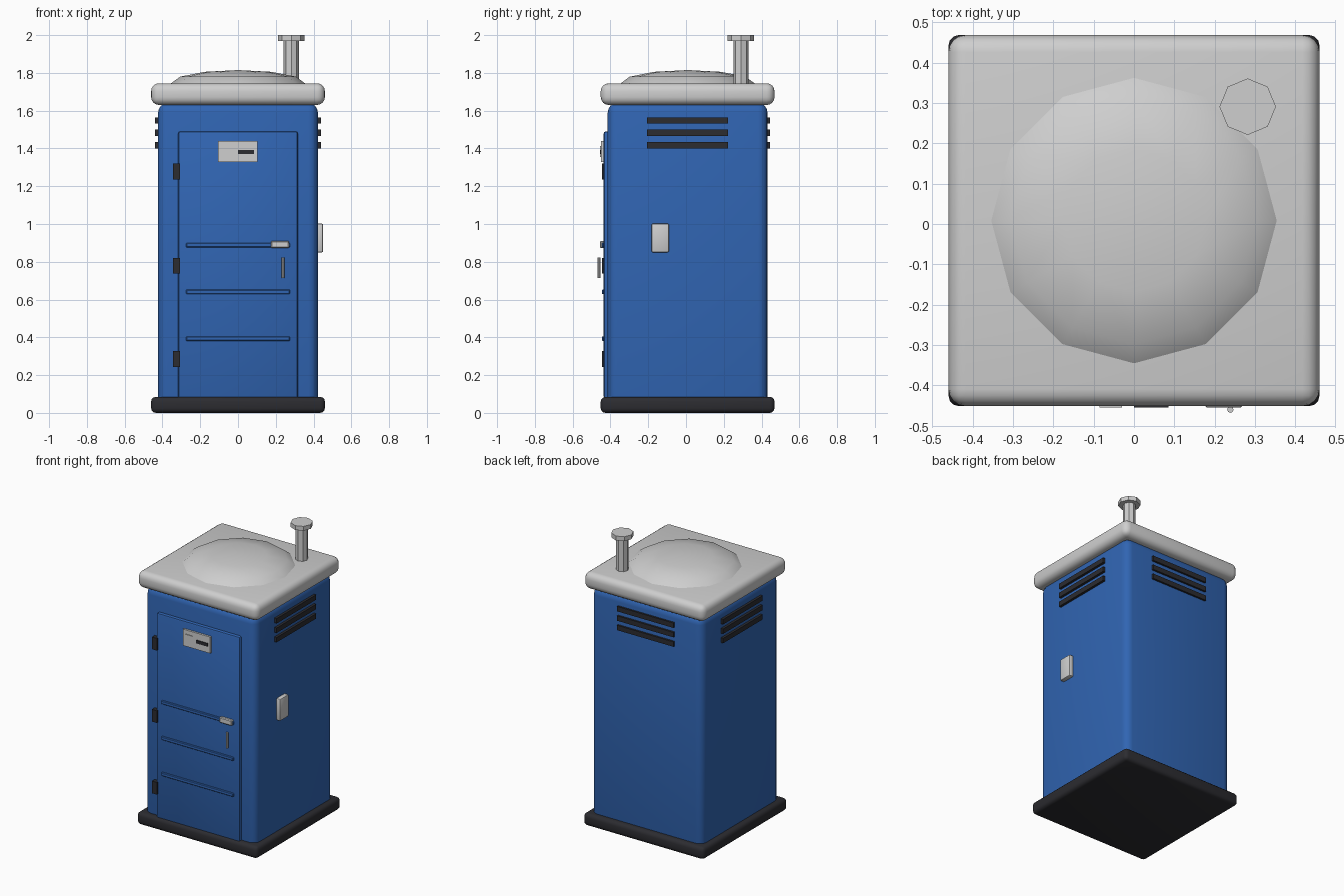
import bpy, math
from mathutils import Vector

if "Cube" in bpy.data.objects:
    bpy.data.objects.remove(bpy.data.objects["Cube"])

CY = 0.0085  # cabin centre in y


def material(name, rgb):
    m = bpy.data.materials.new(name)
    m.diffuse_color = (*rgb, 1)
    m.use_nodes = True
    m.node_tree.nodes["Principled BSDF"].inputs["Base Color"].default_value = m.diffuse_color
    return m


BLUE = material("blue plastic", (0.03, 0.13, 0.45))
GREY = material("light grey plastic", (0.62, 0.62, 0.62))
DARK = material("dark rubber", (0.025, 0.025, 0.03))


def finish(ob, name, mat, bevel=0, segments=3, smooth=True):
    ob.name = name
    ob.data.materials.append(mat)
    if bevel:
        b = ob.modifiers.new("bevel", 'BEVEL')
        b.width, b.segments = bevel, segments
        b.limit_method = 'ANGLE'
        bpy.ops.object.modifier_apply(modifier=b.name)
    if smooth:
        bpy.ops.object.shade_smooth_by_angle(angle=math.radians(35))
    return ob


def box(name, mat, x, y, z, bevel=0, segments=3):
    """Box from (min, max) pairs on each axis."""
    lo, hi = Vector((x[0], y[0], z[0])), Vector((x[1], y[1], z[1]))
    bpy.ops.mesh.primitive_cube_add(size=1, location=(lo + hi) / 2)
    ob = bpy.context.object
    ob.scale = hi - lo
    bpy.ops.object.transform_apply(location=False, rotation=False, scale=True)
    return finish(ob, name, mat, bevel, segments, bevel > 0)


def cylinder(name, mat, x, y, z, radius, sides=8):
    bpy.ops.mesh.primitive_cylinder_add(vertices=sides, radius=radius, depth=z[1] - z[0],
                                        location=(x, y, (z[0] + z[1]) / 2))
    return finish(bpy.context.object, name, mat, smooth=False)


def square(half):
    return (-half, half), (CY - half, CY + half)


# Base, cabin and roof slab
box("base_skid", DARK, *square(0.46), (0, 0.085), 0.025)
box("cabin", BLUE, *square(0.423), (0.01, 1.64), 0.05, 4)
box("roof_slab", GREY, *square(0.46), (1.63, 1.745), 0.042, 4)

# Shallow skylight dome, its lower half sunk in the roof
bpy.ops.mesh.primitive_uv_sphere_add(segments=12, ring_count=6, radius=1, location=(0, CY, 1.745))
dome = bpy.context.object
dome.scale = (0.354, 0.354, 0.07)
bpy.ops.object.transform_apply(location=False, rotation=False, scale=True)
finish(dome, "roof_dome", GREY)

# Vent pipe with cap
cylinder("vent_pipe", GREY, 0.282, 0.291, (1.72, 1.975), 0.04)
cylinder("vent_cap", GREY, 0.282, 0.291, (1.97, 2.0), 0.07)

# Door with ribs and hinges
box("door", BLUE, (-0.317, 0.317), (-0.436, -0.40), (0.075, 1.49), 0.012, 2)
for i, z in enumerate((0.393, 0.641, 0.888)):
    box(f"door_rib_{i}", BLUE, (-0.275, 0.275), (-0.446, -0.43), (z - 0.012, z + 0.012), 0.004, 1)
for i, z in enumerate((0.285, 0.779, 1.278)):
    box(f"hinge_{i}", DARK, (-0.344, -0.307), (-0.446, -0.41), (z - 0.042, z + 0.042))

# Occupancy sign, latch and handle
box("sign_plate", GREY, (-0.106, 0.103), (-0.45, -0.43), (1.327, 1.44))
box("sign_symbol", GREY, (-0.085, -0.03), (-0.455, -0.449), (1.355, 1.412))
box("sign_slot", DARK, (0, 0.085), (-0.455, -0.449), (1.371, 1.393))
box("latch", GREY, (0.175, 0.27), (-0.455, -0.43), (0.872, 0.91), 0.005, 1)
cylinder("handle", GREY, 0.239, -0.4605, (0.715, 0.822), 0.008)

# Dispenser on the right wall
box("side_box", GREY, (0.415, 0.451), (-0.183, -0.09), (0.85, 1.002), 0.008, 2)

# Louvre slats on both sides and the back
for i, z in enumerate((1.418, 1.483, 1.548)):
    zz = (z - 0.017, z + 0.017)
    for side, s in (("left", -1), ("right", 1)):
        box(f"louvre_{side}_{i}", DARK, tuple(sorted((s * 0.41, s * 0.44))),
            (CY - 0.215, CY + 0.215), zz)
    box(f"louvre_back_{i}", DARK, (-0.215, 0.215), (CY + 0.41, CY + 0.436), zz)
